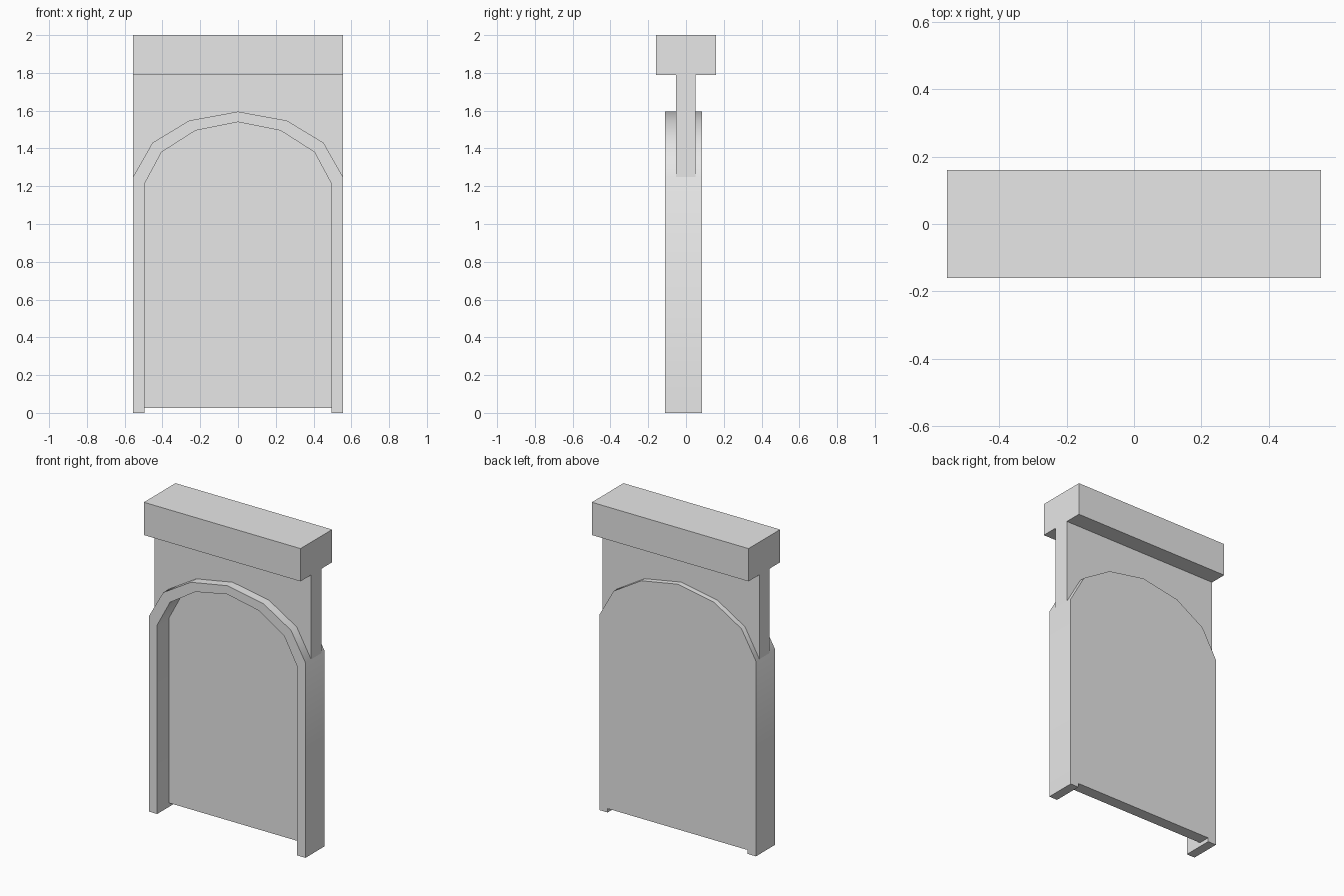
import bpy, bmesh, math

if "Cube" in bpy.data.objects:
    bpy.data.objects.remove(bpy.data.objects["Cube"], do_unlink=True)

grey = bpy.data.materials.new("plain_grey")
grey.use_nodes = True
grey.diffuse_color = (0.8, 0.8, 0.8, 1)
grey.node_tree.nodes["Principled BSDF"].inputs["Base Color"].default_value = (0.8, 0.8, 0.8, 1)


def finish(name, bm):
    bmesh.ops.recalc_face_normals(bm, faces=bm.faces[:])
    mesh = bpy.data.meshes.new(name)
    bm.to_mesh(mesh)
    bm.free()
    mesh.materials.append(grey)
    obj = bpy.data.objects.new(name, mesh)
    bpy.context.collection.objects.link(obj)
    return obj


def layer(bm, points, y):
    return [bm.verts.new((x, y, z)) for x, z in points]


def prism(name, points, y0, y1):
    """Extrude an x-z outline from y0 to y1."""
    bm = bmesh.new()
    a, b = layer(bm, points, y0), layer(bm, points, y1)
    bm.faces.new(a)
    bm.faces.new(b[::-1])
    for i in range(len(a)):
        j = (i + 1) % len(a)
        bm.faces.new((a[i], b[i], b[j], a[j]))
    return finish(name, bm)


def mirrored(half):
    """Mirror a left-hand profile that ends on the centre line."""
    return half + [(-x, z) for x, z in half[-2::-1]]


W, STEP = 0.555, 0.025
FRONT, FLOOR, BACK = -0.11, 0.01, 0.085
arch = [(-W, 1.25), (-0.453, 1.43), (-0.258, 1.548), (0, 1.595)]
inner_arch = [(-0.496, 1.21), (-0.405, 1.38), (-0.225, 1.495), (0, 1.54)]
outer = mirrored([(-W, 0), (-W, STEP)] + arch)
inner = mirrored([(-0.496, 0), (-0.496, STEP)] + inner_arch)

# Arched frame with a recessed panel, standing on two small feet
bm = bmesh.new()
of, ob = layer(bm, outer, FRONT), layer(bm, outer, BACK)
nf, nl = layer(bm, inner, FRONT), layer(bm, inner, FLOOR)
foot = layer(bm, [inner[0], inner[1], inner[-2], inner[-1]], BACK)
for i in range(len(outer) - 1):
    for a, b in ((of, ob), (of, nf), (nf, nl)):
        bm.faces.new((a[i], a[i + 1], b[i + 1], b[i]))
bm.faces.new(nl[1:-1])                                # recess floor
bm.faces.new(ob + foot[::-1])                         # back
bm.faces.new((nl[1], nl[-2], foot[2], foot[1]))       # panel underside
for e, k, m in ((0, 0, 1), (-1, 3, 2)):               # feet
    bm.faces.new((nl[e], nl[1 if e == 0 else -2], foot[m], foot[k]))
    bm.faces.new((of[e], nf[e], nl[e], foot[k], ob[e]))
frame = finish("arched_frame", bm)

# Wall above the arch, and the capping beam
prism("upper_wall", mirrored(arch) + [(W, 1.79), (-W, 1.79)], -0.053, 0.05)
prism("top_beam", [(-W, 1.79), (W, 1.79), (W, 2), (-W, 2)], -0.16, 0.16)

# Soften the facets around the arch
bpy.ops.object.select_all(action='DESELECT')
frame.select_set(True)
bpy.context.view_layer.objects.active = frame
bpy.ops.object.shade_smooth_by_angle(angle=math.radians(35))
